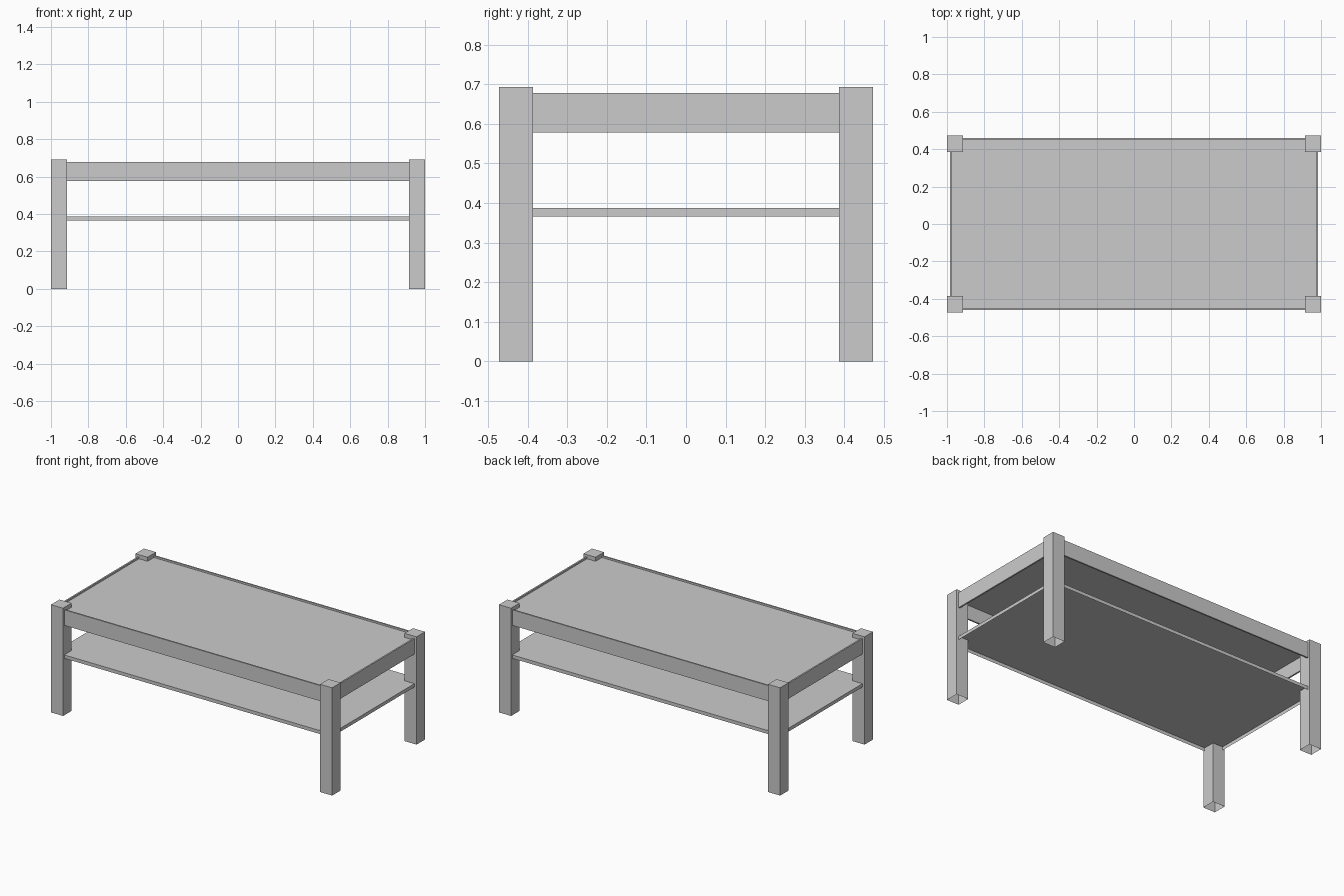
import bpy, bmesh
from mathutils import Vector

if "Cube" in bpy.data.objects:
    bpy.data.objects.remove(bpy.data.objects["Cube"])

LX, LY = 1.0, 0.472          # outer faces of the legs
LEG, LEG_H = 0.086, 0.693
AX, AY, AT = 0.985, 0.46, 0.01   # outer faces and thickness of the apron boards
NX, NY = LX - LEG, LY - LEG      # inner faces of the legs


def finish(bm, name):
    mesh = bpy.data.meshes.new(name)
    bm.to_mesh(mesh)
    bm.free()
    ob = bpy.data.objects.new(name, mesh)
    bpy.context.collection.objects.link(ob)
    return ob


def box(name, lo, hi, open_bottom=False):
    lo, hi = Vector(lo), Vector(hi)
    bm = bmesh.new()
    bmesh.ops.create_cube(bm, size=1)
    for v in bm.verts:
        v.co = (lo + hi) / 2 + v.co * (hi - lo)
    if open_bottom:
        bm.normal_update()
        bottom = [f for f in bm.faces if f.normal.z < -0.5]
        bmesh.ops.delete(bm, geom=bottom, context='FACES_ONLY')
    return finish(bm, name)


def notched_sheet(name, x, y, z, skirt=0):
    """Panel with corners cut out around the legs, and an optional edge turned down."""
    pts = [(NX, -y), (NX, -NY), (x, -NY), (x, NY), (NX, NY), (NX, y),
           (-NX, y), (-NX, NY), (-x, NY), (-x, -NY), (-NX, -NY), (-NX, -y)]
    bm = bmesh.new()
    bm.faces.new([bm.verts.new((px, py, z)) for px, py in pts])
    if skirt:
        edges = [e for e in bm.edges if e.calc_length() > 0.5]
        res = bmesh.ops.extrude_edge_only(bm, edges=edges)
        for v in res['geom']:
            if isinstance(v, bmesh.types.BMVert):
                v.co.z -= skirt
        bmesh.ops.recalc_face_normals(bm, faces=bm.faces)
        top = max(bm.faces, key=lambda f: f.calc_area())
        if top.normal.z < 0:
            bmesh.ops.reverse_faces(bm, faces=bm.faces)
    return finish(bm, name)


# Legs, open underneath
for sx, xn in ((-1, "left"), (1, "right")):
    for sy, yn in ((-1, "front"), (1, "back")):
        xs = sorted((sx * LX, sx * NX))
        ys = sorted((sy * LY, sy * NY))
        box(f"{yn}_{xn}_leg", (xs[0], ys[0], 0), (xs[1], ys[1], LEG_H), True)

# Apron boards between the legs
for s, yn, xn in ((-1, "front", "left"), (1, "back", "right")):
    ys = sorted((s * AY, s * (AY - AT)))
    box(f"{yn}_apron", (-NX, ys[0], 0.578), (NX, ys[1], 0.678))
    xs = sorted((s * AX, s * (AX - AT)))
    box(f"{xn}_apron", (xs[0], -NY, 0.578), (xs[1], NY, 0.678))

# Table top, slightly recessed inside the aprons
notched_sheet("table_top", AX - AT, AY - AT, 0.667)

# Lower shelf with turned-down edges
notched_sheet("lower_shelf", AX, AY, 0.388, 0.022)
